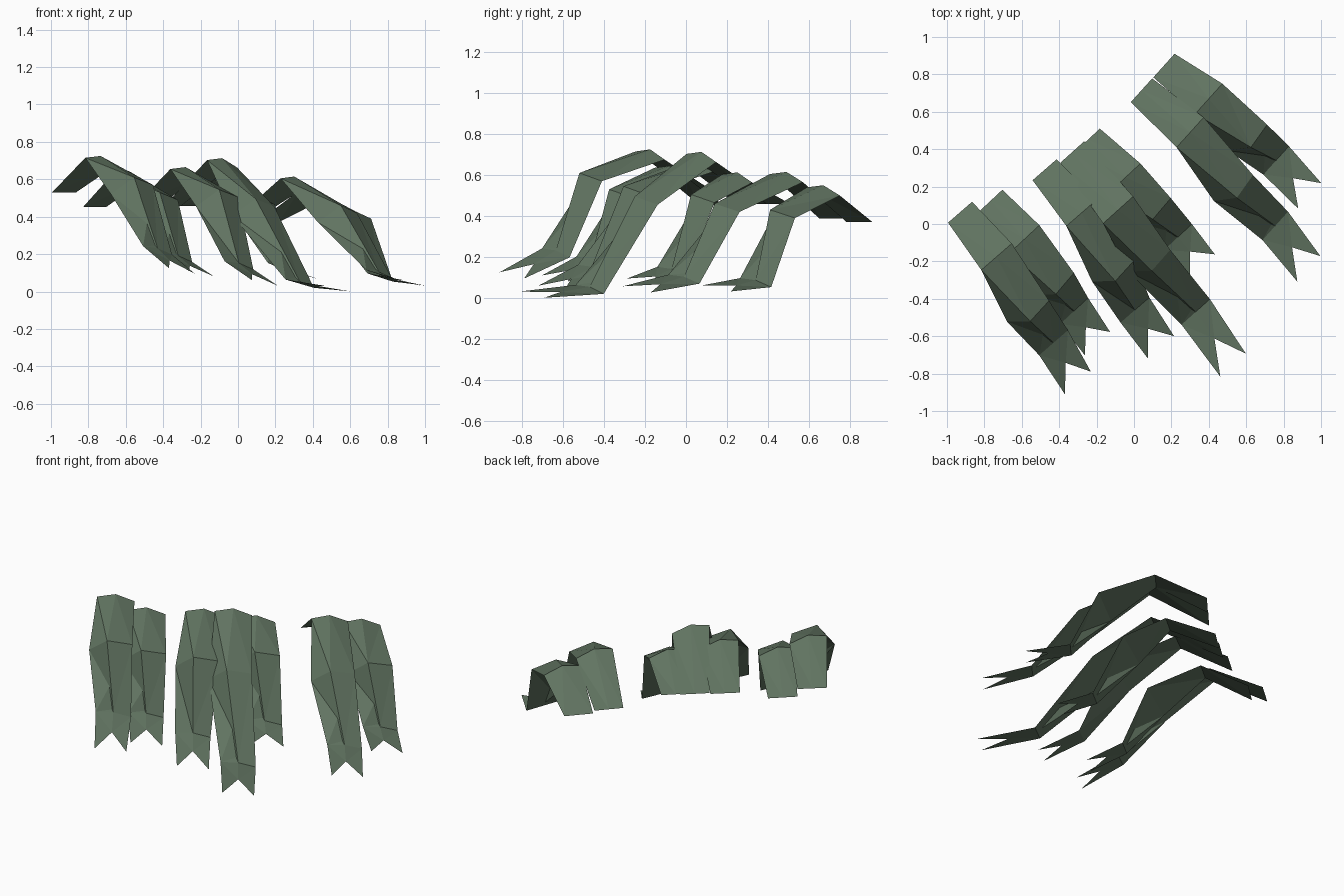
import bpy
import bmesh
import math
from mathutils import Vector

if "Cube" in bpy.data.objects:
    bpy.data.objects.remove(bpy.data.objects["Cube"], do_unlink=True)

# One sage green for every leaf
leaf_green = bpy.data.materials.new("sage_green")
leaf_green.use_nodes = True
leaf_colour = (0.12, 0.175, 0.12, 1.0)
leaf_green.diffuse_color = leaf_colour
leaf_green.node_tree.nodes["Principled BSDF"].inputs["Base Color"].default_value = leaf_colour

# Cross-sections as (across, forward, up) offsets: right edge, crease, left edge
on_path = (0, 0, 0)
back_end = ((-.085, 0, 0), on_path, (.085, 0, 0))
crest = ((-.108, 0, .02), (0, 0, .03), (.108, 0, -.02))
knee = ((-.095, -.08, -.09), on_path, (.148, -.017, -.04))
ankle = ((-.102, 0, .022), (0, 0, .012), (.102, 0, -.022))
tip = ((-.092, 0, .015), on_path, (.092, 0, -.015))
sections = (back_end, crest, knee, ankle, tip)


def make_leaf(name, across_degrees, path):
    """Sweep a creased strip with a flat underside and notch its tip."""
    angle = math.radians(across_degrees)
    across = Vector((math.cos(angle), math.sin(angle), 0))
    forward = Vector((math.sin(angle), -math.cos(angle), 0))
    up = Vector((0, 0, 1))
    points = [Vector(point) for point in path]
    mesh_builder = bmesh.new()
    rows = []
    for centre, section in zip(points, sections):
        corners = [centre + across * a + forward * f + up * u for a, f, u in section]
        if section is tip:
            # the crease stops halfway, which forks the tip
            corners[1] = points[-2].lerp(centre, 0.5)
        rows.append([mesh_builder.verts.new(corner) for corner in corners])
    for row, next_row in zip(rows, rows[1:]):
        # creased top: the right half folds along its diagonal
        mesh_builder.faces.new((row[0], next_row[0], next_row[1]))
        mesh_builder.faces.new((row[0], next_row[1], row[1]))
        mesh_builder.faces.new((row[1], next_row[1], next_row[2], row[2]))
        # flat underside from edge to edge, ending at the notch
        if next_row is rows[-1]:
            mesh_builder.faces.new((row[0], row[2], next_row[1]))
        else:
            mesh_builder.faces.new((row[0], row[2], next_row[2], next_row[0]))
    # Split the warped quads so the facets stay crisp
    bmesh.ops.triangulate(mesh_builder, faces=mesh_builder.faces[:])
    mesh = bpy.data.meshes.new(name)
    mesh_builder.to_mesh(mesh)
    mesh_builder.free()
    mesh.materials.append(leaf_green)
    leaf = bpy.data.objects.new(name, mesh)
    bpy.context.collection.objects.link(leaf)


# Right cluster, two leaves
make_leaf("right_cluster_front_leaf", 41, [
    (-.93, .063, .53), (-.735, -.175, .695), (-.555, -.52, .61),
    (-.43, -.635, .22), (-.3, -.85, .11)])
make_leaf("right_cluster_back_leaf", 43, [
    (-.766, .125, .452), (-.585, -.08, .615), (-.418, -.375, .53),
    (-.32, -.465, .18), (-.195, -.64, .095)])

# Middle cluster, three leaves
make_leaf("middle_cluster_front_leaf", 41, [
    (-.478, .29, .465), (-.28, .06, .635), (-.1, -.305, .545),
    (.005, -.46, .14), (.145, -.66, .045)])
make_leaf("middle_cluster_centre_leaf", 42, [
    (-.33, .385, .458), (-.085, .075, .683), (.095, -.25, .495),
    (.33, -.47, .042), (.53, -.755, .016)])
make_leaf("middle_cluster_back_leaf", 43, [
    (-.245, .452, .458), (-.045, .25, .583), (.1, .025, .505),
    (.235, -.07, .13), (.365, -.225, .08)])

# Left cluster, two leaves
make_leaf("left_cluster_front_leaf", 48, [
    (.04, .715, .387), (.3, .49, .585), (.55, .14, .46),
    (.755, -.01, .092), (.935, -.24, .042)])
make_leaf("left_cluster_back_leaf", 48, [
    (.16, .847, .37), (.4, .67, .52), (.625, .41, .43),
    (.76, .34, .075), (.94, .15, .047)])
